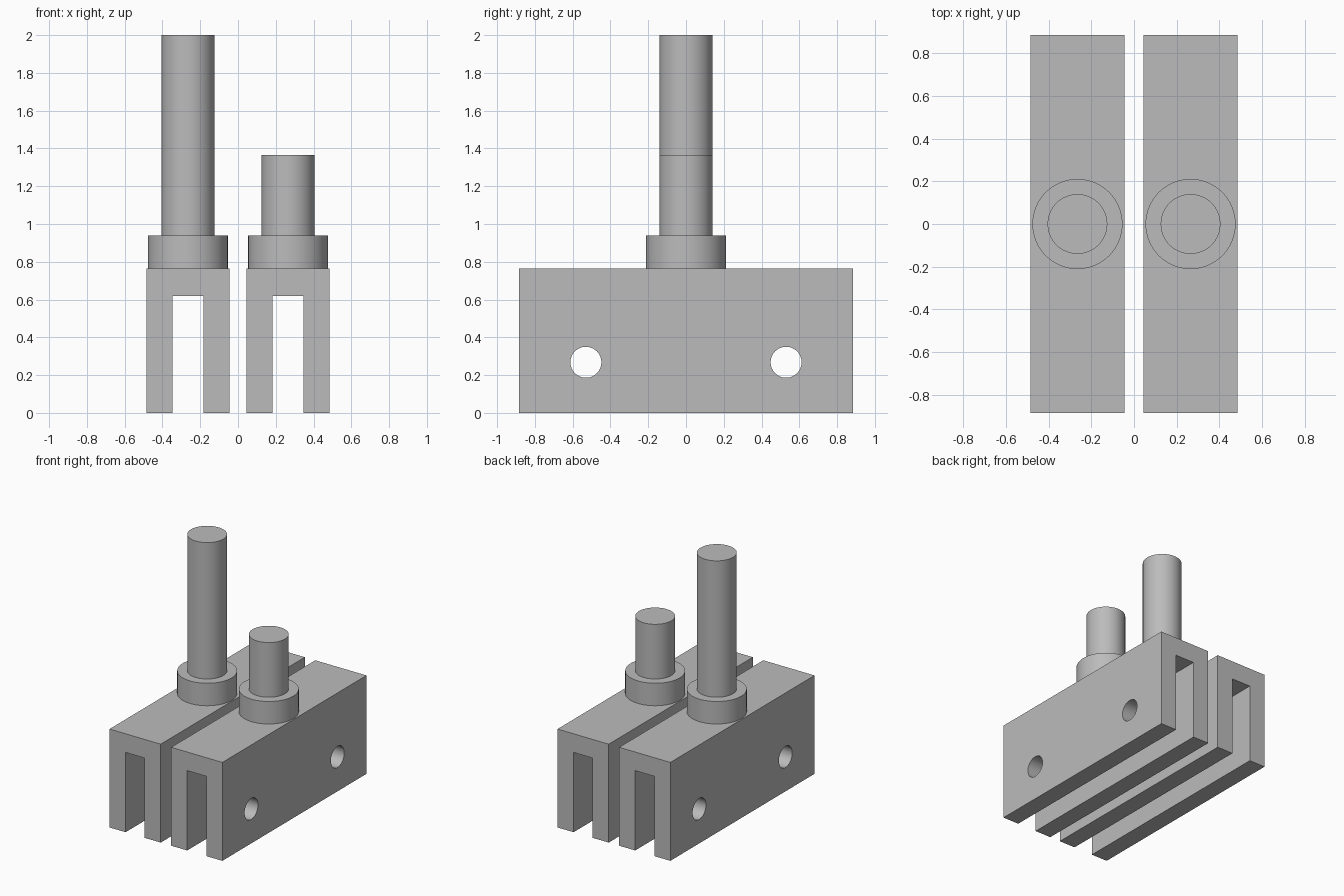
import bpy, bmesh, math
from mathutils import Matrix, Vector

if "Cube" in bpy.data.objects:
    bpy.data.objects.remove(bpy.data.objects["Cube"])

steel = bpy.data.materials.new("grey_steel")
steel.diffuse_color = (0.5, 0.5, 0.5, 1)
steel.use_nodes = True
steel.node_tree.nodes["Principled BSDF"].inputs["Base Color"].default_value = steel.diffuse_color

HALF_W, HALF_SLOT, HALF_L = 0.22, 0.082, 0.885
BLOCK_TOP, SLOT_TOP = 0.765, 0.62
COLLAR_TOP = 0.94


def make_object(name, bm, x):
    bmesh.ops.recalc_face_normals(bm, faces=bm.faces)
    mesh = bpy.data.meshes.new(name)
    bm.to_mesh(mesh)
    bm.free()
    mesh.materials.append(steel)
    obj = bpy.data.objects.new(name, mesh)
    obj.location.x = x
    bpy.context.collection.objects.link(obj)
    return obj


def smooth(obj):
    bpy.ops.object.select_all(action='DESELECT')
    obj.select_set(True)
    bpy.context.view_layer.objects.active = obj
    bpy.ops.object.shade_smooth_by_angle(angle=math.radians(30))


def fork_block(name, x):
    # Upside-down U profile, extruded along y
    profile = [(-HALF_W, 0), (-HALF_SLOT, 0), (-HALF_SLOT, SLOT_TOP), (HALF_SLOT, SLOT_TOP),
               (HALF_SLOT, 0), (HALF_W, 0), (HALF_W, BLOCK_TOP), (-HALF_W, BLOCK_TOP)]
    bm = bmesh.new()
    face = bm.faces.new([bm.verts.new((px, -HALF_L, pz)) for px, pz in profile])
    ext = bmesh.ops.extrude_face_region(bm, geom=[face])
    verts = [g for g in ext["geom"] if isinstance(g, bmesh.types.BMVert)]
    bmesh.ops.translate(bm, verts=verts, vec=(0, 2 * HALF_L, 0))
    block = make_object(name, bm, x)

    # Two cross holes through both legs
    bm = bmesh.new()
    for y in (-0.53, 0.53):
        bmesh.ops.create_cone(bm, cap_ends=True, segments=48, radius1=0.082, radius2=0.082, depth=1,
                              matrix=Matrix.Translation((0, y, 0.268)) @ Matrix.Rotation(math.pi / 2, 4, 'Y'))
    cutter = make_object("hole_cutter", bm, x)
    cutter.hide_render = True
    mod = block.modifiers.new("holes", 'BOOLEAN')
    mod.operation, mod.solver, mod.object = 'DIFFERENCE', 'EXACT', cutter
    bpy.context.view_layer.objects.active = block
    bpy.ops.object.modifier_apply(modifier=mod.name)
    bpy.data.objects.remove(cutter)
    smooth(block)


def stepped_shaft(name, x, top):
    # Wide collar and narrow shaft turned from one profile
    profile = [(0.211, BLOCK_TOP), (0.211, COLLAR_TOP), (0.14, COLLAR_TOP), (0.14, top)]
    bm = bmesh.new()
    verts = [bm.verts.new((r, 0, z)) for r, z in profile]
    edges = [bm.edges.new(pair) for pair in zip(verts, verts[1:])]
    bmesh.ops.spin(bm, geom=verts + edges, cent=(0, 0, 0), axis=(0, 0, 1),
                   angle=2 * math.pi, steps=64)
    bmesh.ops.remove_doubles(bm, verts=bm.verts, dist=1e-4)
    # Flat cap on the shaft end
    bmesh.ops.holes_fill(bm, edges=[e for e in bm.edges if e.is_boundary
                                    and e.verts[0].co.z > COLLAR_TOP], sides=0)
    smooth(make_object(name, bm, x))


for side, x, top in (("left", -0.265, 2.0), ("right", 0.265, 1.365)):
    fork_block(side + "_fork_block", x)
    stepped_shaft(side + "_stepped_shaft", x, top)
